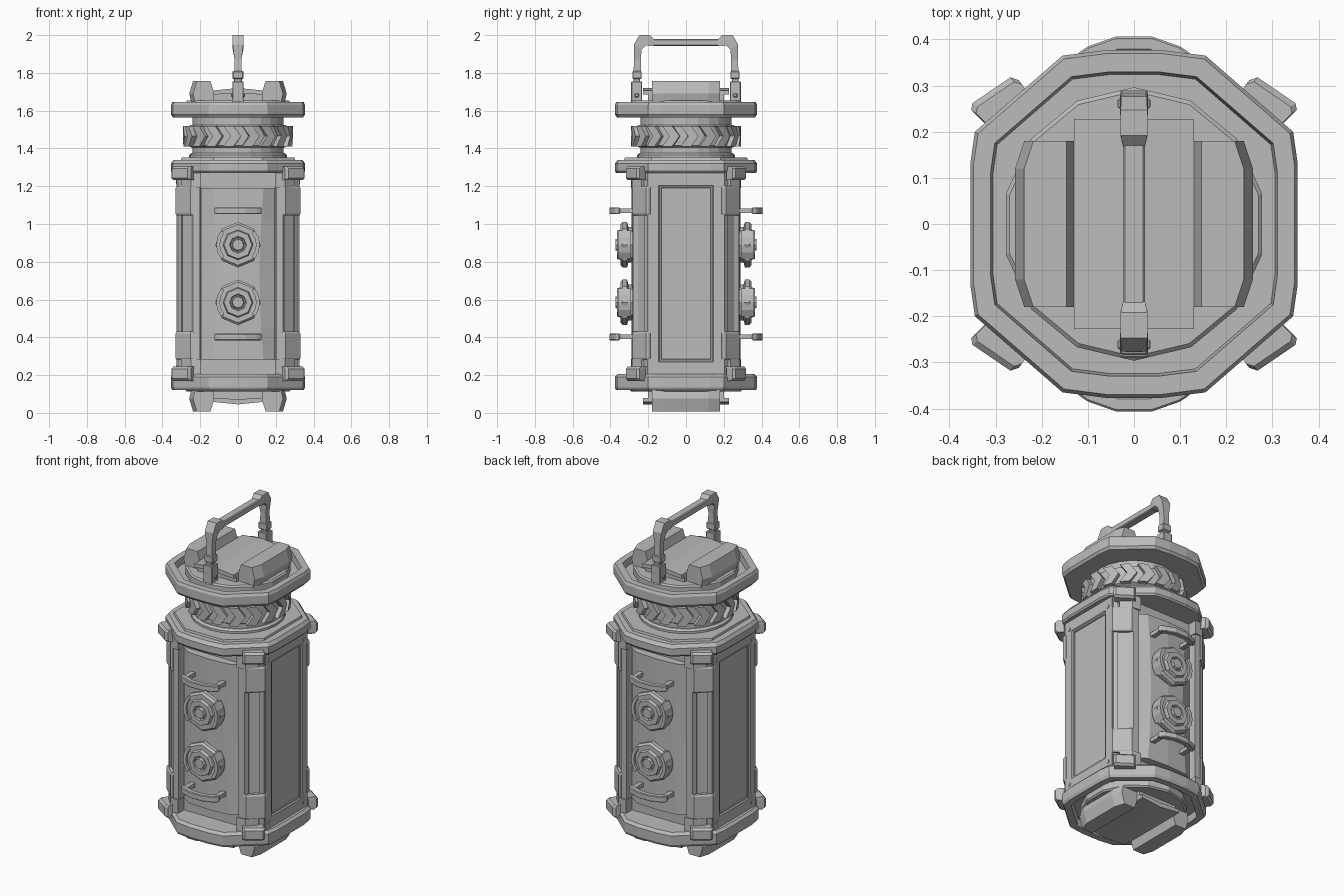
import bpy, bmesh
from math import sin, cos, pi, radians
from mathutils import Vector

if "Cube" in bpy.data.objects:
    bpy.data.objects.remove(bpy.data.objects["Cube"])

metal = bpy.data.materials.new("plain grey metal")
metal.use_nodes = True
GREY = (0.5, 0.5, 0.5, 1)
metal.diffuse_color = GREY
metal.node_tree.nodes["Principled BSDF"].inputs["Base Color"].default_value = GREY
BOTH = (1, -1)


def finish(name, bm, bevel=0):
    bmesh.ops.recalc_face_normals(bm, faces=bm.faces)
    me = bpy.data.meshes.new(name)
    bm.to_mesh(me)
    bm.free()
    me.materials.append(metal)
    ob = bpy.data.objects.new(name, me)
    bpy.context.collection.objects.link(ob)
    if bevel:
        mod = ob.modifiers.new("edge", "BEVEL")
        mod.width, mod.segments = bevel, 1
    return ob


def loft(name, rings, bevel=0):
    """Skin a list of equal-length point rings and cap both ends."""
    bm = bmesh.new()
    loops = [[bm.verts.new(p) for p in ring] for ring in rings]
    n = len(loops[0])
    for a, b in zip(loops, loops[1:]):
        for i in range(n):
            j = (i + 1) % n
            bm.faces.new((a[i], a[j], b[j], b[i]))
    bm.faces.new(loops[0])
    bm.faces.new(loops[-1])
    return finish(name, bm, bevel)


def prism(name, outline, levels, bevel=0):
    """Stack scaled copies of an xy outline; levels are (z, scale)."""
    return loft(name, [[(x * s, y * s, z) for x, y in outline] for z, s in levels], bevel)


def box(name, lo, hi, bevel=0):
    (x0, y0, z0), (x1, y1, z1) = lo, hi
    return prism(name, [(x0, y0), (x1, y0), (x1, y1), (x0, y1)], [(z0, 1), (z1, 1)], bevel)


def ngon(n, r, turn=0):
    return [(r * cos(2 * pi * i / n + turn), r * sin(2 * pi * i / n + turn)) for i in range(n)]


def four_way(quarter):
    """Complete an outline from its +x +y quarter, listed from x axis to y axis."""
    half = quarter + [(-x, y) for x, y in reversed(quarter)]
    return half + [(-x, -y) for x, y in half]


def flip(outline, sx, sy):
    return [(x * sx, y * sy) for x, y in outline]


# main body and its recessed front and back channels
prism("body_shell", four_way([(0.312, 0.2), (0.235, 0.265), (0.205, 0.265), (0.195, 0.235)]),
      [(0.18, 1), (1.3, 1)])

# chamfered flanges, with recessed outer faces for the end caps
flange = four_way([(0.355, 0.13), (0.345, 0.2), (0.155, 0.365), (0.06, 0.377)])
prism("top_flange", flange, [(1.565, 0.97), (1.58, 1), (1.63, 1), (1.645, 0.98), (1.645, 0.875), (1.605, 0.86)])
prism("bottom_flange", flange, [(0.205, 0.96), (0.19, 1), (0.135, 1), (0.12, 0.98), (0.12, 0.875), (0.16, 0.86)])
prism("body_top_flange", flange, [(1.27, 0.98), (1.28, 1), (1.32, 1), (1.34, 0.96)])
prism("shoulder_ring", four_way([(0.305, 0.185), (0.13, 0.33)]), [(1.33, 1), (1.352, 0.98)])

# neck with a chevron grip ring
prism("neck", ngon(24, 0.242), [(1.33, 1), (1.59, 1)])
prism("neck_collar", ngon(24, 0.26), [(1.34, 1), (1.365, 1), (1.375, 0.95)])
prism("grip_ring", ngon(36, 0.265), [(1.405, 0.93), (1.415, 1), (1.515, 1), (1.525, 0.93)])
bm = bmesh.new()
COUNT = 18
for k in range(COUNT):
    base = 2 * pi * k / COUNT
    shape = [(-0.1, 1.41), (0.09, 1.41), (0.23, 1.465), (0.09, 1.52), (-0.1, 1.52), (0.04, 1.465)]
    layers = [[bm.verts.new((r * cos(base + a), r * sin(base + a), z)) for a, z in shape]
              for r in (0.25, 0.291)]
    for ring in layers:
        bm.faces.new((ring[0], ring[1], ring[2], ring[5]))
        bm.faces.new((ring[5], ring[2], ring[3], ring[4]))
    for i in range(6):
        j = (i + 1) % 6
        bm.faces.new((layers[0][i], layers[0][j], layers[1][j], layers[1][i]))
finish("grip_chevrons", bm)


# end caps: disc, arched centre plate and two raised blocks
def end_cap(label, z0, s):
    prism(label + "_cap_disc", [(x, y * 1.04) for x, y in ngon(14, 0.285, pi / 14)],
          [(z0 - s * 0.05, 1), (z0, 1), (z0 + s * 0.008, 0.97)])
    arch = [(-0.13, 0.04), (0, 0.048), (0.13, 0.04), (0.13, 0.062), (0, 0.075), (-0.13, 0.062)]
    loft(label + "_cap_plate", [[(x, y, z0 + s * h) for x, h in arch] for y in (-0.228, 0.228)])
    box(label + "_cap_core", (-0.13, -0.2, z0), (0.13, 0.2, z0 + s * 0.05))
    for side in BOTH:
        def ring(inner, outer, h, y=0.18):
            pts = [(inner, -y), (outer - 0.02, -y), (outer, -y + 0.06),
                   (outer, y - 0.06), (outer - 0.02, y), (inner, y)]
            return [(side * x, v, z0 + s * h) for x, v in pts]
        loft(label + "_cap_block", [ring(0.12, 0.245, -0.01), ring(0.125, 0.258, 0.045),
                                    ring(0.146, 0.238, 0.112)])


end_cap("top", 1.645, 1)
end_cap("bottom", 0.12, -1)

# framed side panels with a sunken centre and corner rivets
for sx in BOTH:
    bm = bmesh.new()
    steps = [(0.30, 0.2, 0.2, 1.28), (0.325, 0.2, 0.2, 1.28), (0.325, 0.145, 0.27, 1.205),
             (0.318, 0.14, 0.275, 1.2), (0.318, 0.132, 0.283, 1.192), (0.306, 0.128, 0.287, 1.188)]
    rings = [[(sx * x, y, a), (sx * x, -y, a), (sx * x, -y, b), (sx * x, y, b)] for x, y, a, b in steps]
    bm.free()
    loft("side_panel", rings)
    for sy in BOTH:
        for z in (0.24, 1.22):
            loft("panel_rivet", [[(sx * x, sy * 0.165 + a, z + b) for a, b in ngon(8, 0.012)]
                                 for x in (0.32, 0.329)])

# corner posts, brackets and bumper blocks
post = [(0.318, 0.195), (0.318, 0.205), (0.3, 0.222), (0.28, 0.2)]
inner_post = [(0.25, 0.255), (0.238, 0.28), (0.2, 0.282), (0.2, 0.23), (0.24, 0.23)]
bracket = [(0.328, 0.19), (0.33, 0.212), (0.252, 0.283), (0.236, 0.283), (0.22, 0.22), (0.3, 0.18)]
lintel = [(0.3, 0.235), (0.25, 0.285), (0.195, 0.292), (0.195, 0.22), (0.28, 0.2)]
bumper = [(0.353, 0.247), (0.35, 0.262), (0.268, 0.318), (0.25, 0.312), (0.235, 0.29),
          (0.24, 0.22), (0.32, 0.215)]
for sx in BOTH:
    for sy in BOTH:
        prism("corner_post", flip(post, sx, sy), [(0.2, 1), (1.28, 1)])
        prism("channel_post", flip(inner_post, sx, sy), [(0.2, 1), (1.28, 1)])
        for lo, hi in ((0.28, 0.43), (1.045, 1.2)):
            prism("corner_bracket", flip(bracket, sx, sy), [(lo, 0.985), (lo + 0.01, 1), (hi - 0.01, 1), (hi, 0.985)])
        for lo, hi in ((0.2, 0.285), (1.19, 1.28)):
            prism("corner_lintel", flip(lintel, sx, sy), [(lo, 1), (hi, 1)])
        for lo, hi in ((0.17, 0.245), (1.232, 1.305)):
            prism("corner_bumper", flip(bumper, sx, sy),
                  [(lo, 0.97), (lo + 0.012, 1), (hi - 0.012, 1), (hi, 0.97)])


# instrument faces, the same on the front and the back
def dial(z0, sy):
    profile = [(0.095, 0.26), (0.095, 0.305), (0.12, 0.312), (0.12, 0.335), (0.108, 0.347), (0.08, 0.347),
               (0.074, 0.366), (0.045, 0.366), (0.04, 0.355), (0.034, 0.355), (0.03, 0.372), (0.012, 0.372)]
    loft("dial", [[(x, sy * d, z0 + z) for x, z in ngon(8, r, pi / 2)] for r, d in profile])
    for sx in BOTH:
        arc = [(r * cos(radians(a)), r * sin(radians(a)))
               for r, angles in ((0.116, (-40, -20, 0, 20, 40)), (0.096, (40, 20, 0, -20, -40)))
               for a in angles]
        loft("dial_collar", [[(sx * x, sy * d, z0 + z) for x, z in arc] for d in (0.29, 0.36)])


for sy in BOTH:
    # gently waisted centre panel
    rows = [(0.28, 0.135), (0.45, 0.122), (0.74, 0.113), (1.02, 0.122), (1.19, 0.135)]
    loft("instrument_panel", [[(-0.2, sy * 0.23, z), (-0.19, sy * 0.245, z), (-w, sy * 0.28, z),
                               (0, sy * 0.288, z), (w, sy * 0.28, z), (0.19, sy * 0.245, z),
                               (0.2, sy * 0.23, z)] for z, w in rows])
    for z in (0.585, 0.89):
        dial(z, sy)
    for z in (0.402, 1.07):
        rail = [(0.125, 0.35), (0.122, 0.37), (0.1, 0.385), (0.04, 0.406), (-0.04, 0.406), (-0.1, 0.385),
                (-0.122, 0.37), (-0.125, 0.35), (-0.1, 0.35), (-0.035, 0.375), (0.035, 0.375), (0.1, 0.35)]
        prism("guard_rail", flip(rail, 1, sy), [(z - 0.018, 1), (z + 0.018, 1)], 0.004)
        for sx in BOTH:
            prism("guard_stem", flip([(0.088, 0.25), (0.116, 0.25), (0.116, 0.362), (0.088, 0.362)], sx, sy),
                  [(z - 0.012, 1), (z + 0.012, 1)])

# carrying handle: feet, sockets, tapered posts and crossbar
for sy in BOTH:
    def slab(name, half, y0, y1, z0, z1, bevel=0.004):
        box(name, (-half, min(sy * y0, sy * y1), z0), (half, max(sy * y0, sy * y1), z1), bevel)
    slab("handle_foot", 0.03, 0.232, 0.29, 1.63, 1.755)
    slab("handle_hinge_pin", 0.036, 0.25, 0.272, 1.67, 1.692)
    slab("handle_neck", 0.02, 0.243, 0.278, 1.74, 1.785)
    slab("handle_socket", 0.029, 0.235, 0.284, 1.768, 1.81)
    rings = [(0.239, 0.278, 1.8, 1.8, 0.02), (0.239, 0.275, 1.87, 1.87, 0.018),
             (0.235, 0.276, 1.925, 1.95, 0.028), (0.212, 0.247, 1.945, 2.0, 0.029),
             (0.19, 0.192, 1.943, 2.0, 0.029), (0.168, 0.168, 1.946, 1.978, 0.024)]
    loft("handle_arm", [[(-w, sy * a, za), (w, sy * a, za), (w, sy * b, zb), (-w, sy * b, zb)]
                        for a, b, za, zb, w in rings])
box("handle_crossbar", (-0.024, -0.18, 1.943), (0.024, 0.18, 1.98), 0.005)
